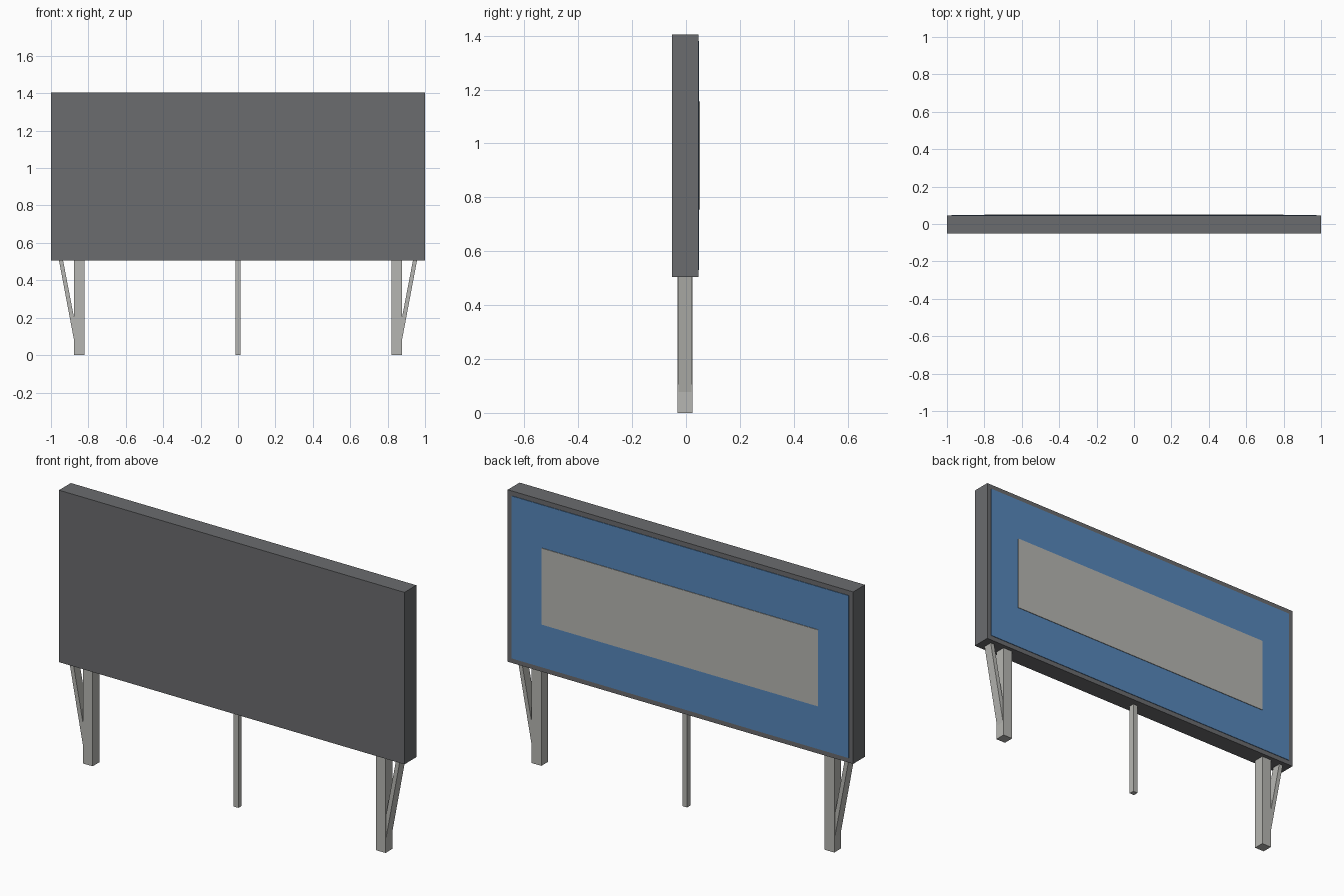
import bpy
import bmesh

cube = bpy.data.objects.get("Cube")
if cube:
    bpy.data.objects.remove(cube, do_unlink=True)


def material(name, rgb):
    m = bpy.data.materials.new(name)
    m.use_nodes = True
    m.diffuse_color = (*rgb, 1)
    m.node_tree.nodes["Principled BSDF"].inputs["Base Color"].default_value = (*rgb, 1)
    return m


dark_grey = material("dark grey", (0.145, 0.149, 0.156))
light_grey = material("light grey", (0.47, 0.47, 0.445))
blue = material("blue", (0.095, 0.246, 0.497))


def prism(name, profile, y0, y1, mat):
    """Extrude an (x, z) outline from y0 to y1."""
    bm = bmesh.new()
    face = bm.faces.new([bm.verts.new((x, y0, z)) for x, z in profile])
    new = bmesh.ops.extrude_face_region(bm, geom=[face])["geom"]
    verts = [v for v in new if isinstance(v, bmesh.types.BMVert)]
    bmesh.ops.translate(bm, verts=verts, vec=(0, y1 - y0, 0))
    bmesh.ops.recalc_face_normals(bm, faces=bm.faces)
    mesh = bpy.data.meshes.new(name)
    bm.to_mesh(mesh)
    bm.free()
    mesh.materials.append(mat)
    obj = bpy.data.objects.new(name, mesh)
    bpy.context.collection.objects.link(obj)
    return obj


def box(name, x0, x1, y0, y1, z0, z1, mat):
    return prism(name, [(x0, z0), (x1, z0), (x1, z1), (x0, z1)], y0, y1, mat)


# Sign board with its raised panels on the back
BOTTOM, TOP = 0.505, 1.405
box("board", -1, 1, -0.052, 0.046, BOTTOM, TOP, dark_grey)
box("blue_panel", -0.975, 0.975, 0.046, 0.049, 0.53, 1.38, blue)
box("grey_panel", -0.8, 0.8, 0.049, 0.052, 0.755, 1.155, light_grey)

# Thin centre post
box("centre_leg", -0.014, 0.014, -0.017, 0.011, 0, BOTTOM, light_grey)

# Outer legs, each with a slanted brace
for side, s in (("left", 1), ("right", -1)):
    box(side + "_leg", s * 0.82, s * 0.876, -0.031, 0.025, 0, BOTTOM, light_grey)
    brace = [(0.87, 0.045), (0.957, BOTTOM), (0.935, BOTTOM), (0.87, 0.165)]
    prism(side + "_brace", [(s * x, z) for x, z in brace], -0.027, 0.021, light_grey)
